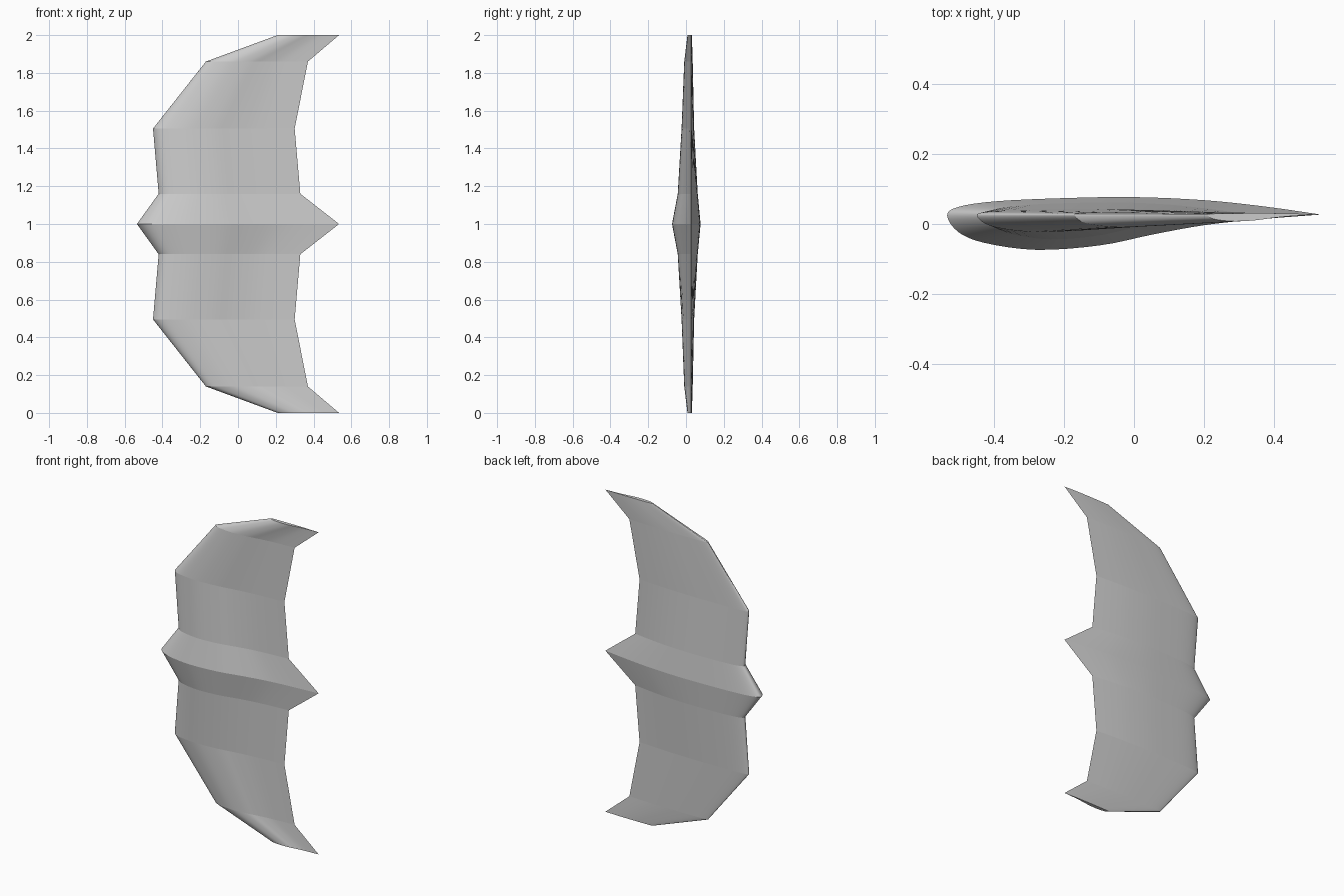
import bpy, bmesh
from mathutils import Vector

if "Cube" in bpy.data.objects:
    bpy.data.objects.remove(bpy.data.objects["Cube"])

# Aerofoil outline: chord fraction, height above the chord line
FOIL = [(1, 0), (.85, .023), (.69, .041), (.5, .050), (.31, .047), (.13, .038),
        (.03, .022), (0, -.003), (.03, -.050), (.10, -.081), (.24, -.101),
        (.41, -.088), (.55, -.057), (.69, -.030), (.83, -.014), (1, 0)]
# Lower half stations: z, leading x, trailing x, upper scale, lower scale
HALF = [(0, .21, .535, .08, .19), (.14, -.17, .37, .17, .36),
        (.495, -.45, .30, .32, .50), (.84, -.42, .33, .70, .70)]
MIDDLE = [(1, -.535, .535, 1, 1)]
BASE_Y = .027


def smooth_outline(points, steps):
    """Catmull-Rom curve through the outline points."""
    p = [Vector(q) for q in points]
    p = [p[0]] + p + [p[-1]]
    out = []
    for i in range(1, len(p) - 2):
        a, b, c, d = p[i - 1:i + 3]
        for s in range(steps):
            t = s / steps
            out.append(.5 * (2 * b + (c - a) * t + (2 * a - 5 * b + 4 * c - d) * t * t
                             + (3 * b - a - 3 * c + d) * t ** 3))
    return out


outline = smooth_outline(FOIL, 4)
stations = HALF + MIDDLE + [(2 - s[0],) + s[1:] for s in reversed(HALF)]

# Loft the wing through the stations
bm = bmesh.new()
rings = []
for z, lead, trail, up, low in stations:
    rings.append([bm.verts.new((lead + (trail - lead) * q.x,
                                BASE_Y + q.y * (up if q.y > 0 else low), z))
                  for q in outline])
n = len(outline)
for r0, r1 in zip(rings, rings[1:]):
    for i in range(n):
        j = (i + 1) % n
        bm.faces.new((r0[i], r0[j], r1[j], r1[i]))
# Close both tips
bm.faces.new(rings[0])
bm.faces.new(rings[-1])
bmesh.ops.recalc_face_normals(bm, faces=bm.faces[:])

# Smooth around the section, creased at each station and the trailing edge
for f in bm.faces:
    f.smooth = True
trailing = {r[0] for r in rings}
for e in bm.edges:
    a, b = e.verts
    if abs(a.co.z - b.co.z) < 1e-6 or (a in trailing and b in trailing):
        e.smooth = False

mesh = bpy.data.meshes.new("wing_blade")
bm.to_mesh(mesh)
bm.free()
wing = bpy.data.objects.new("wing_blade", mesh)
bpy.context.collection.objects.link(wing)
